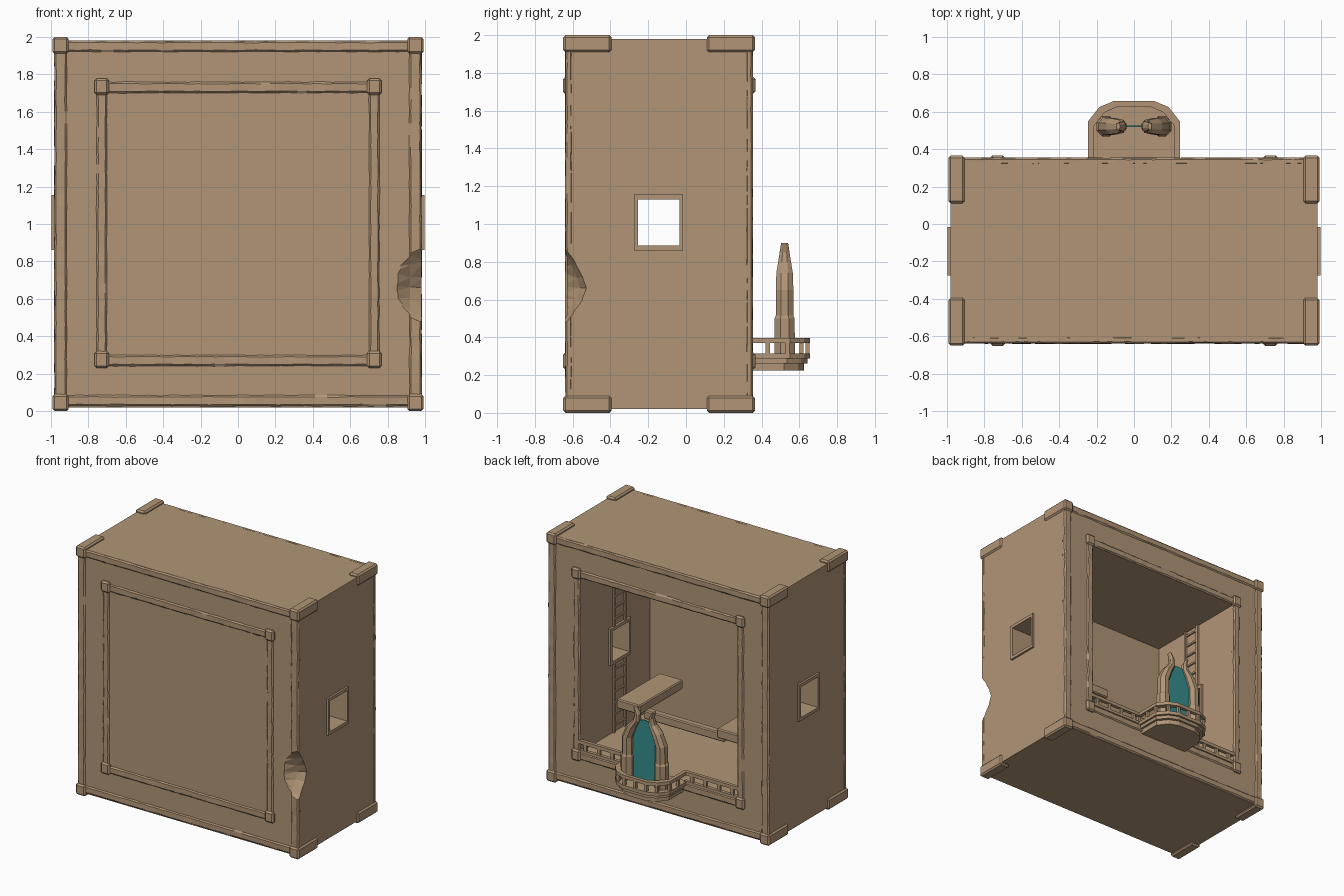
import bpy, bmesh, math, random
from mathutils import Vector

random.seed(4)
if "Cube" in bpy.data.objects:
    bpy.data.objects.remove(bpy.data.objects["Cube"], do_unlink=True)


def material(name, rgb):
    m = bpy.data.materials.new(name)
    m.use_nodes = True
    m.diffuse_color = (*rgb, 1)
    m.node_tree.nodes["Principled BSDF"].inputs["Base Color"].default_value = (*rgb, 1)
    return m


STONE = material("tan stone", (0.44, 0.3, 0.182))
TEAL = material("teal pane", (0.035, 0.27, 0.26))


def finish(name, bm, mat=STONE):
    bmesh.ops.recalc_face_normals(bm, faces=bm.faces)
    mesh = bpy.data.meshes.new(name)
    bm.to_mesh(mesh)
    bm.free()
    mesh.materials.append(mat)
    ob = bpy.data.objects.new(name, mesh)
    bpy.context.collection.objects.link(ob)
    return ob


def box_mesh(lo, hi):
    bm = bmesh.new()
    bmesh.ops.create_cube(bm, size=1)
    lo, hi = Vector(lo), Vector(hi)
    for v in bm.verts:
        v.co = (lo + hi) / 2 + v.co * (hi - lo)
    return bm


def box(name, lo, hi, bevel=0):
    bm = box_mesh(lo, hi)
    if bevel:
        bmesh.ops.bevel(bm, geom=bm.edges[:], offset=bevel, segments=1, affect='EDGES')
    return finish(name, bm)


def rough_bar(name, lo, hi, axis):
    """Long bar with slightly uneven, weathered edges."""
    def long_edges():
        return [e for e in bm.edges if abs((e.verts[0].co - e.verts[1].co)[axis]) > 0.3]

    bm = box_mesh(lo, hi)
    bmesh.ops.bevel(bm, geom=long_edges(), offset=0.01, segments=1, affect='EDGES')
    bmesh.ops.subdivide_edges(bm, edges=long_edges(), cuts=30)
    for v in bm.verts:
        for i in range(3):
            if i != axis:
                v.co[i] += random.uniform(-0.002, 0.002)
    return finish(name, bm)


def cut(ob, cutter):
    mod = ob.modifiers.new("cut", 'BOOLEAN')
    mod.operation, mod.solver, mod.object = 'DIFFERENCE', 'EXACT', cutter
    bpy.context.view_layer.objects.active = ob
    bpy.ops.object.modifier_apply(modifier=mod.name)


def discard(ob):
    bpy.data.objects.remove(ob, do_unlink=True)


def prism(name, outline, z0, z1):
    bm = bmesh.new()
    face = bm.faces.new([bm.verts.new((x, y, z0)) for x, y in outline])
    top = bmesh.ops.extrude_face_region(bm, geom=[face])["geom"]
    for v in top:
        if isinstance(v, bmesh.types.BMVert):
            v.co.z = z1
    return finish(name, bm)


FRONT, BACK = -0.63, 0.345

# Hollow block, open at the back, closed by a flush front wall
body = box("body", (-0.98, FRONT, 0.02), (0.98, BACK, 1.98))
for lo, hi in (((-0.70, -0.54, 0.30), (0.70, 0.6, 1.70)),
               ((-1.2, -0.255, 0.885), (1.2, -0.035, 1.13))):
    hole = box("hole_cutter", lo, hi)
    cut(body, hole)
    discard(hole)

# Broken notch in the front left edge: a chipped wedge narrowing inwards
CHIP = [(-0.02, 0.89), (0.0, 0.865), (0.045, 0.8), (0.085, 0.72), (0.105, 0.66),
        (0.08, 0.59), (0.035, 0.525), (0.0, 0.475), (-0.02, 0.46)]
bm = bmesh.new()
rings = []
for x, depth, spread in ((1.0, 1.08, 1.0), (0.92, 0.7, 0.85), (0.83, 0.0, 0.5)):
    rings.append([bm.verts.new((x, FRONT - 0.02 + (d + 0.02) * depth,
                                0.68 + (z - 0.68) * spread)) for d, z in CHIP]
                 + [bm.verts.new((x, FRONT - 0.06, 0.68 + s * 0.22 * spread)) for s in (-1, 1)])
for a, b in zip(rings, rings[1:]):
    for k in range(len(a)):
        j = (k + 1) % len(a)
        bm.faces.new((a[k], a[j], b[j], b[k]))
bm.faces.new(rings[0])
bm.faces.new(rings[-1])
bmesh.ops.triangulate(bm, faces=bm.faces[:])
notch = finish("notch_cutter", bm)
cut(body, notch)

# Outer and inner frames with corner blocks, on both large faces
for side, y, s in (("front", FRONT, -1), ("back", BACK, 1)):
    ys = sorted((y - s * 0.03, y + s * 0.009))
    for frame, a, b, z0, z1 in (("outer", 0.915, 0.982, 0.025, 1.98),
                                ("inner", 0.70, 0.757, 0.24, 1.76)):
        for hand, m in (("left", 1), ("right", -1)):
            x0, x1 = sorted((m * a, m * b))
            bar = rough_bar(f"{frame}_{side}_{hand}_bar", (x0, ys[0], z0), (x1, ys[1], z1), 2)
            if frame == "outer" and s < 0 and m > 0:
                cut(bar, notch)
        for level, lo, hi in (("bottom", z0, z0 + 0.06), ("top", z1 - 0.06, z1)):
            rough_bar(f"{frame}_{side}_{level}_bar", (-b, ys[0], lo), (b, ys[1], hi), 0)
    for hand, m in (("left", 1), ("right", -1)):
        # Long outer blocks wrap around onto the sides
        x0, x1 = sorted((m * 0.905, m * 0.992))
        yo = sorted((y - s * 0.235, y + s * 0.02))
        for z0, z1 in ((0.0, 0.09), (1.91, 2.0)):
            box(f"outer_{side}_{hand}_corner", (x0, yo[0], z0), (x1, yo[1], z1), 0.012)
        x0, x1 = sorted((m * 0.69, m * 0.768))
        yi = sorted((y - s * 0.03, y + s * 0.022))
        for z0, z1 in ((0.23, 0.32), (1.69, 1.778)):
            box(f"inner_{side}_{hand}_corner", (x0, yi[0], z0), (x1, yi[1], z1), 0.012)
discard(notch)

for hand, m in (("left", 1), ("right", -1)):
    def mbox(name, x0, x1, y0, y1, z0, z1, bevel=0):
        x0, x1 = sorted((m * x0, m * x1))
        return box(f"{hand}_{name}", (x0, y0, z0), (x1, y1, z1), bevel)

    # Window surrounds, outside and inside the wall
    for place, x0, x1 in (("outer", 0.96, 0.996), ("inner", 0.68, 0.72)):
        mbox(place + "_window_head", x0, x1, -0.275, -0.015, 1.13, 1.155)
        mbox(place + "_window_sill", x0, x1, -0.275, -0.015, 0.86, 0.885)
        mbox(place + "_window_jamb", x0, x1, -0.275, -0.255, 0.885, 1.13)
        mbox(place + "_window_jamb", x0, x1, -0.035, -0.015, 0.885, 1.13)

    # Ladder on the inner wall, broken by the window
    for z0, z1 in ((0.30, 0.86), (1.155, 1.70)):
        mbox("ladder_rail", 0.685, 0.71, -0.225, -0.205, z0, z1)
        mbox("ladder_rail", 0.685, 0.71, -0.085, -0.065, z0, z1)
        for i in range(6):
            z = z0 + 0.05 + i * 0.09
            mbox("ladder_rung", 0.688, 0.71, -0.205, -0.085, z, z + 0.015)

    # Side arm of the raised bench
    mbox("bench_arm", 0.34, 0.55, -0.45, 0.10, 0.60, 0.675, 0.008)

    # Railing across the opening
    mbox("opening_rail", 0.23, 0.71, 0.325, 0.352, 0.37, 0.397)
    mbox("opening_kerb", 0.23, 0.71, 0.325, 0.352, 0.30, 0.322)
    for i in range(4):
        x = 0.28 + i * 0.12
        mbox("opening_post", x, x + 0.025, 0.328, 0.349, 0.31, 0.38)

box("bench_crossbar", (-0.36, -0.03, 0.54), (0.36, 0.03, 0.61), 0.008)


# Balcony: stepped slabs, rail band and posts
def balcony_line(inset):
    right = [(0.245, 0.33), (0.245, 0.55), (0.185, 0.625), (0.11, 0.657)]
    pts = [(x - inset, y - (inset if y > 0.4 else 0)) for x, y in right]
    return pts + [(-x, y) for x, y in reversed(pts)]


for name, inset, z0, z1 in (("balcony_base", 0.032, 0.225, 0.265),
                            ("balcony_step", 0.015, 0.262, 0.29),
                            ("balcony_floor", 0.0, 0.288, 0.315)):
    prism(name, balcony_line(inset), z0, z1)
outer, inner = balcony_line(0), balcony_line(0.028)
prism("balcony_rail", outer + inner[::-1], 0.37, 0.397)
line = balcony_line(0.014)
for p, q in zip(line, line[1:]):
    p, q = Vector(p), Vector(q)
    n = max(1, round((q - p).length / 0.12))
    for i in range(n):
        c = p.lerp(q, i / n)
        box("balcony_post", (c.x - 0.011, c.y - 0.011, 0.31), (c.x + 0.011, c.y + 0.011, 0.375))

# Curved doorway pillars: (height, centre offset, half width, half depth)
STAGES = [(0.31, 0.15, 0.052, 0.056), (0.50, 0.15, 0.052, 0.055),
          (0.515, 0.148, 0.044, 0.048), (0.65, 0.147, 0.044, 0.048),
          (0.74, 0.11, 0.041, 0.045), (0.80, 0.068, 0.028, 0.035),
          (0.85, 0.063, 0.018, 0.027), (0.90, 0.085, 0.01, 0.019)]
YC = 0.522
for hand, m in (("left", 1), ("right", -1)):
    bm = bmesh.new()
    rings = []
    for z, cx, w, d in STAGES:
        angles = [math.tau * (k + 0.5) / 8 for k in range(8)]
        rings.append([bm.verts.new((m * (cx + w * 1.05 * math.cos(t)),
                                    YC + d * 1.05 * math.sin(t), z)) for t in angles])
    for lower, upper in zip(rings, rings[1:]):
        for k in range(8):
            j = (k + 1) % 8
            bm.faces.new((lower[k], lower[j], upper[j], upper[k]))
    bm.faces.new(rings[0])
    bm.faces.new(rings[-1])
    finish(f"{hand}_door_pillar", bm)

# Thin pane filling the doorway, following the pillars
edge = [(cx, z) for z, cx, w, d in STAGES[:6]] + [(0.0, 0.815)]
outline = edge + [(-x, z) for x, z in reversed(edge[:-1])]
bm = bmesh.new()
face = bm.faces.new([bm.verts.new((x, YC - 0.004, z)) for x, z in outline])
grown = bmesh.ops.extrude_face_region(bm, geom=[face])["geom"]
bmesh.ops.translate(bm, verts=[v for v in grown if isinstance(v, bmesh.types.BMVert)],
                    vec=(0, 0.008, 0))
finish("door_pane", bm, TEAL)
